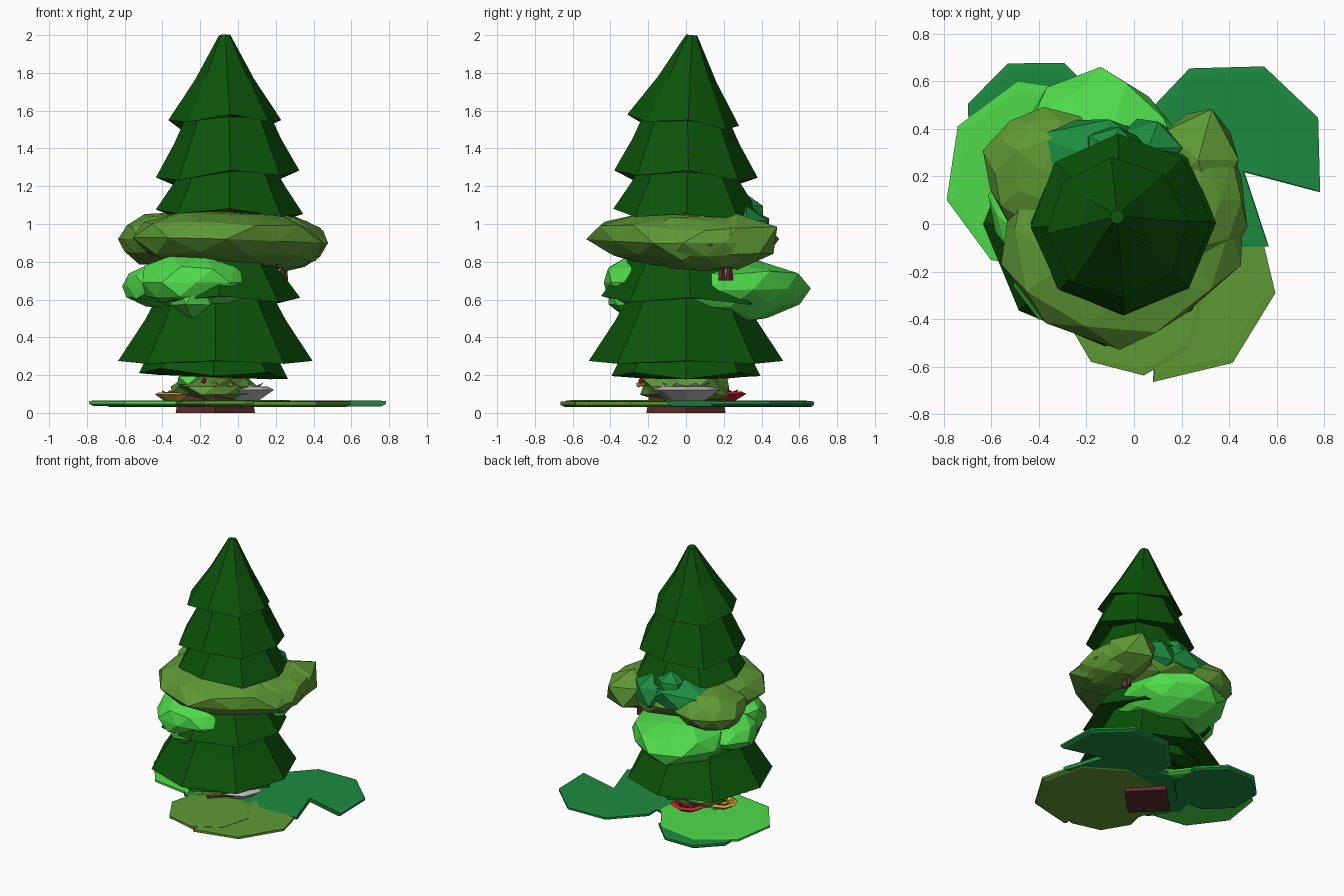
import bpy, bmesh, random
from math import sin, cos, radians, tau
from mathutils import Vector

if "Cube" in bpy.data.objects:
    bpy.data.objects.remove(bpy.data.objects["Cube"])

random.seed(4)

def lin(c):
    return tuple((v / 255) ** 2.2 for v in c) + (1,)

def mat(name, c):
    m = bpy.data.materials.new(name)
    m.diffuse_color = lin(c)
    m.use_nodes = True
    m.node_tree.nodes["Principled BSDF"].inputs["Base Color"].default_value = m.diffuse_color
    return m

PINE = mat("pine", (20, 84, 18))
OLIVE = mat("olive", (95, 152, 56))
BRIGHT = mat("bright_green", (80, 218, 75))
TEAL = mat("teal_green", (34, 138, 66))
BARK = mat("bark", (95, 50, 48))
GREY = mat("grey_petal", (185, 185, 185))
GOLD = mat("gold_petal", (225, 170, 50))
RED = mat("red_petal", (200, 40, 50))

def finish(bm, name, m):
    bmesh.ops.recalc_face_normals(bm, faces=bm.faces)
    me = bpy.data.meshes.new(name)
    bm.to_mesh(me)
    bm.free()
    me.materials.append(m)
    ob = bpy.data.objects.new(name, me)
    bpy.context.collection.objects.link(ob)
    return ob

def lathe(name, profile, n, m, loc=(0, 0, 0), start=0, tilt=(0, 0), zig=0, rim=-1):
    """n-sided loft through (radius, z); tilt = slope of z, zig = drop of every other rim corner."""
    bm = bmesh.new()
    rings = []
    for k, (r, z) in enumerate(profile):
        ring = []
        for i in range(n):
            a = radians(start) + tau * i / n
            x, y = r * cos(a), r * sin(a)
            drop = zig * (i % 2) if k == rim else 0
            ring.append(bm.verts.new((loc[0] + x, loc[1] + y, loc[2] + z - drop + tilt[0] * x + tilt[1] * y)))
        rings.append(ring)
    for a, b in zip(rings, rings[1:]):
        for i in range(n):
            bm.faces.new((a[i], a[(i + 1) % n], b[(i + 1) % n], b[i]))
    bm.faces.new(rings[0])
    bm.faces.new(rings[-1])
    return finish(bm, name, m)

def pad(name, c, r, start, z0, z1, m, notch=None):
    """Eight-sided leaf pad with an optional V notch in one side."""
    bm = bmesh.new()
    pts = []
    for i in range(8):
        a = radians(start + 45 * i)
        pts.append(Vector((r * cos(a), r * sin(a))))
        if notch is not None and i == notch:
            d = a + radians(22)
            pts.append(Vector((cos(d), sin(d))) * r * 0.22)
    rings = [[bm.verts.new((c[0] + p.x * s, c[1] + p.y * s, z)) for p in pts]
             for s, z in ((.94, z0), (1, z0 + .012), (1, z1 - .003), (.92, z1))]
    for a, b in zip(rings, rings[1:]):
        for i in range(len(pts)):
            j = (i + 1) % len(pts)
            bm.faces.new((a[i], a[j], b[j], b[i]))
    bm.faces.new(rings[0])
    bm.faces.new(rings[-1])
    return finish(bm, name, m)

def blob(name, c, s, m, sub=2, jitter=.1, tilt=(0, 0)):
    """Faceted foliage clump."""
    bm = bmesh.new()
    bmesh.ops.create_icosphere(bm, subdivisions=sub, radius=1)
    for v in bm.verts:
        p = v.co * random.uniform(1 - jitter, 1 + jitter * .5)
        x, y = p.x * s[0], p.y * s[1]
        v.co = Vector((c[0] + x, c[1] + y, c[2] + p.z * s[2] + tilt[0] * x + tilt[1] * y))
    return finish(bm, name, m)

def flower(name, c, r, h, m, n=8):
    """Faceted bowl of outer petals with a raised row of petals inside."""
    lathe(name + "_bowl", [(r * .55, 0), (r, h * .6), (r * .8, h * .8), (r * .5, h * .45)], n, m, c)
    bm = bmesh.new()
    for i in range(n):
        a = tau * (i + .5) / n
        def p(rad, da, z):
            return bm.verts.new((c[0] + r * rad * cos(a + da), c[1] + r * rad * sin(a + da), c[2] + h * z))
        base, left, right, tip, top = p(.25, 0, .1), p(.6, -.36, .8), p(.6, .36, .8), p(.75, 0, 1), p(.3, 0, .5)
        for f in ((base, left, tip), (base, tip, right), (top, tip, left), (top, right, tip),
                  (base, top, left), (base, right, top)):
            bm.faces.new(f)
    finish(bm, name + "_petals", m)

# trunk, square and set on its corner
lathe("trunk", [(.21, 0), (.19, .12), (.12, .5), (.09, 1.2), (.05, 1.7)], 4, BARK, (-.12, 0, 0))

# pine tiers: centre, top radius, top z, bottom radius, bottom z, rotation, tilt, zigzag
tiers = [
    (-.07, .03, .03, 2.0, .30, 1.55, 5, (.01, -.1), .03),
    (-.055, 0, .20, 1.62, .38, 1.265, 2, (.05, -.05), .035),
    (-.045, .005, .20, 1.38, .39, 1.065, 0, (-.03, -.04), .03),
    (-.12, 0, .22, .95, .45, .61, 3, (.0, -.02), .03),
    (-.12, 0, .25, .72, .515, .275, 0, (0, 0), .015),
    (-.13, 0, .30, .40, .395, .195, 0, (-.04, 0), -.03),
]
for i, (x, y, rt, zt, rb, zb, rot, tilt, zig) in enumerate(tiers):
    rm, zm = rt + (rb - rt) * .47, zt + (zb - zt) * .52
    tier = lathe(f"pine_tier_{i + 1}", [(rt, zt), (rm, zm), (rb, zb), (rb * .76, zb - .005), (rb * .35, zb + .1)],
                 8, PINE, (x, y, 0), rot, tilt, zig, 2)
    if i == 0:  # the top leans a little
        for v in tier.data.vertices:
            v.co.y += (v.co.z - 2) * .1

# foliage clumps wrapped around the pine
blob("olive_clump", (-.06, -.02, .91), (.53, .49, .165), OLIVE, jitter=.12, tilt=(-.03, -.02))
blob("olive_clump_right", (.26, .1, .9), (.22, .36, .15), OLIVE)
blob("olive_clump_back", (.27, .27, .91), (.2, .24, .16), OLIVE, 1)
blob("olive_clump_left", (-.38, .22, .92), (.26, .28, .15), OLIVE)
blob("teal_clump", (-.2, .29, .97), (.34, .17, .13), TEAL, 1)
blob("teal_clump_peak", (-.1, .32, 1.03), (.13, .1, .14), TEAL, 1)
blob("teal_clump_right", (.06, .32, .96), (.16, .14, .14), TEAL, 1)
blob("bright_clump_back", (-.14, .23, .65), (.38, .42, .18), BRIGHT, tilt=(0, .02))
blob("bright_clump_front", (-.22, -.18, .69), (.31, .27, .16), BRIGHT)
blob("bright_clump_left", (-.36, .04, .67), (.26, .26, .13), BRIGHT)
blob("bright_clump_tip", (-.24, -.3, .64), (.13, .13, .15), BRIGHT, 1)

# twigs poking out below the clumps
for i, (x, y, z) in enumerate(((.245, .19, .7), (.24, .23, .7), (-.12, -.39, .34))):
    lathe(f"twig_{i + 1}", [(.02, 0), (.014, .09)], 4, BARK, (x, y, z))

# leaf pads on the ground
pad("teal_pad_right", (.40, .28), .41, 24, .035, .065, TEAL, 6)
pad("olive_pad", (.15, -.22), .45, -9, .03, .062, OLIVE, 5)
pad("bright_pad", (-.39, .20), .41, 14, .036, .066, BRIGHT, 6)
pad("teal_pad_left", (-.41, .39), .31, 23, .03, .063, TEAL)
pad("olive_pad_small", (.0, -.34), .3, 8, .034, .067, OLIVE)
pad("teal_pad_middle", (-.12, .05), .33, 10, .034, .064, TEAL)

# flowers and low plants around the foot
blob("low_bush", (-.12, 0, .14), (.24, .26, .09), OLIVE, jitter=.2)
blob("low_bush_bright", (-.24, -.12, .17), (.1, .1, .05), BRIGHT, 1)
flower("grey_flower", (.01, 0, .065), .18, .095, GREY)
flower("gold_flower", (-.33, .03, .065), .11, .055, GOLD)
flower("red_flower", (-.16, .19, .065), .13, .06, RED)
for i, (x, y) in enumerate(((-.12, -.25), (-.18, -.24), (-.04, -.23), (-.3, -.08))):
    blob(f"bud_{i + 1}", (x, y, .15 + .02 * (i % 2)), (.015, .015, .015), (GOLD, RED)[i % 2], 1)
